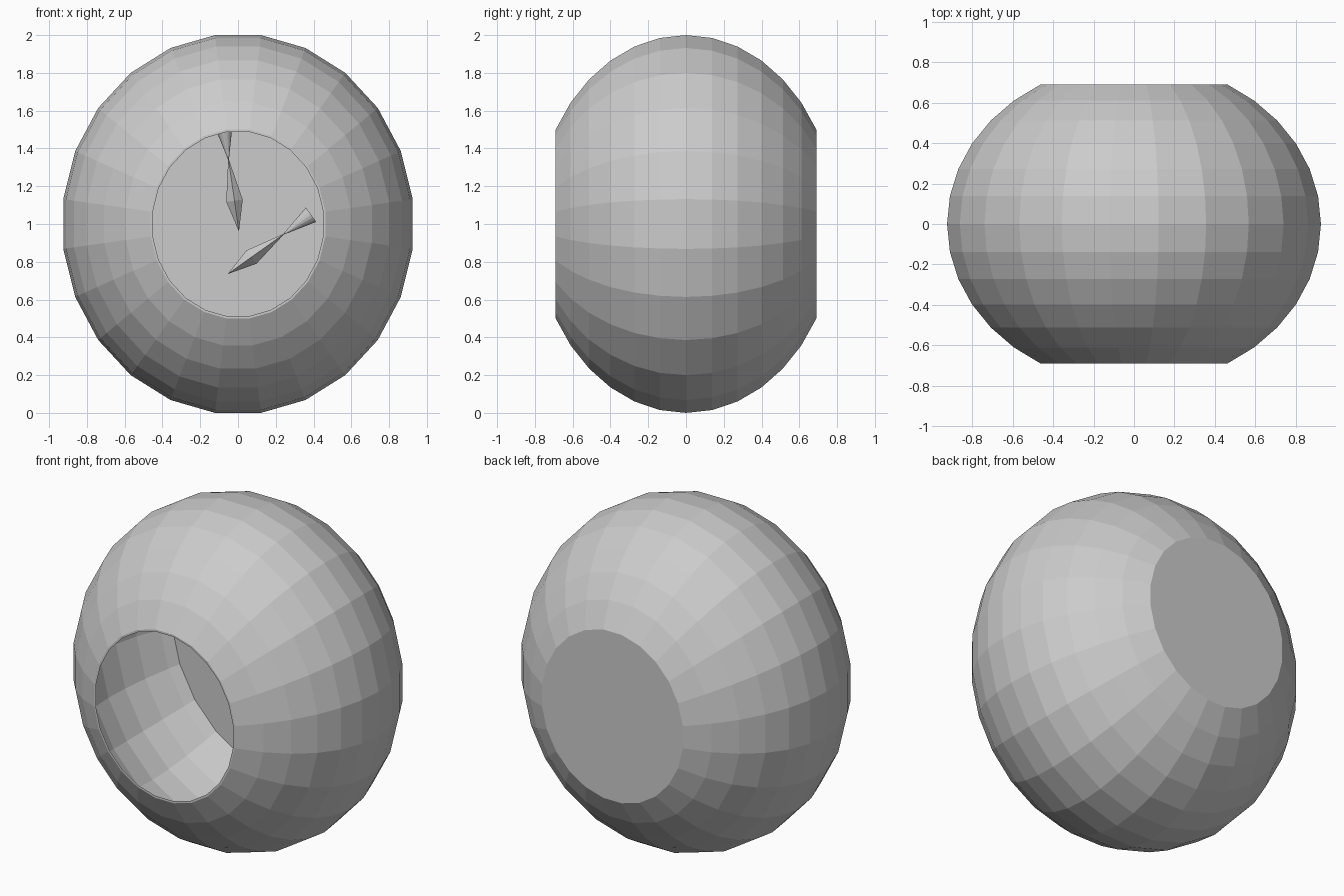
import bpy, bmesh, math
from mathutils import Matrix, Vector

if "Cube" in bpy.data.objects:
    bpy.data.objects.remove(bpy.data.objects["Cube"])

SIDES = 24
RX, RY, RZ = 0.933, 0.797, 1.0086   # ellipsoid radii


def add_object(name, bm):
    bmesh.ops.recalc_face_normals(bm, faces=bm.faces)
    mesh = bpy.data.meshes.new(name)
    bm.to_mesh(mesh)
    bm.free()
    obj = bpy.data.objects.new(name, mesh)
    bpy.context.collection.objects.link(obj)
    return obj


def lathe(name, profile):
    """Oval rings around the y axis from (radius, y) points, capped at both ends."""
    bm = bmesh.new()
    rings = []
    for r, y in profile:
        angles = [2 * math.pi * (i + 0.5) / SIDES for i in range(SIDES)]
        rings.append([bm.verts.new((RX * r * math.cos(a), y, 1 + RZ * r * math.sin(a)))
                      for a in angles])
    for a, b in zip(rings, rings[1:]):
        for i in range(SIDES):
            j = (i + 1) % SIDES
            bm.faces.new((a[i], a[j], b[j], b[i]))
    bm.faces.new(rings[0])
    bm.faces.new(rings[-1])
    return add_object(name, bm)


def hand(name, tip, pinch):
    """Diamond pointer with a flared round tail, lying in front of the dial."""
    tip, pinch = Vector((tip[0], 0.4, tip[1])), Vector((pinch[0], 0.4, pinch[1]))
    axis = (pinch - tip).normalized()
    # local z runs along the hand, local y faces the front
    rot = Matrix((Vector((0, 1, 0)).cross(axis), Vector((0, 1, 0)), axis)).transposed().to_4x4()
    length = (pinch - tip).length
    bm = bmesh.new()
    # (sides, bottom radius, top radius, start, end)
    for sides, r1, r2, z1, z2 in ((4, 0, 0.044, 0, 0.43 * length),
                                  (4, 0.044, 0.002, 0.43 * length, length),
                                  (16, 0.002, 0.047, length, length + 0.18)):
        place = Matrix.Translation(tip) @ rot @ Matrix.Translation((0, 0, (z1 + z2) / 2))
        bmesh.ops.create_cone(bm, cap_ends=sides > 4, segments=sides, radius1=r1, radius2=r2,
                              depth=z2 - z1, matrix=place)
    bmesh.ops.remove_doubles(bm, verts=bm.verts, dist=0.0005)
    return add_object(name, bm)


# Case: thin-walled oval barrel, open at the front and closed at the back
steps = [math.radians(d) for d in range(-60, 61, 10)]
outer = [(math.cos(a), RY * math.sin(a)) for a in steps]
wall = 0.012
inner = [(r - wall, y) for r, y in outer]
inner[-1] = (inner[-1][0], inner[-1][1] - wall)
lathe("case", outer[::-1] + inner)

# Dial: flat plate set inside the case
lathe("dial", [(0.812, 0.45), (0.802, 0.462)])

# Hands
hand("long_hand", (0.005, 0.96), (-0.05, 1.34))
hand("short_hand", (-0.055, 0.735), (0.24, 0.945))
